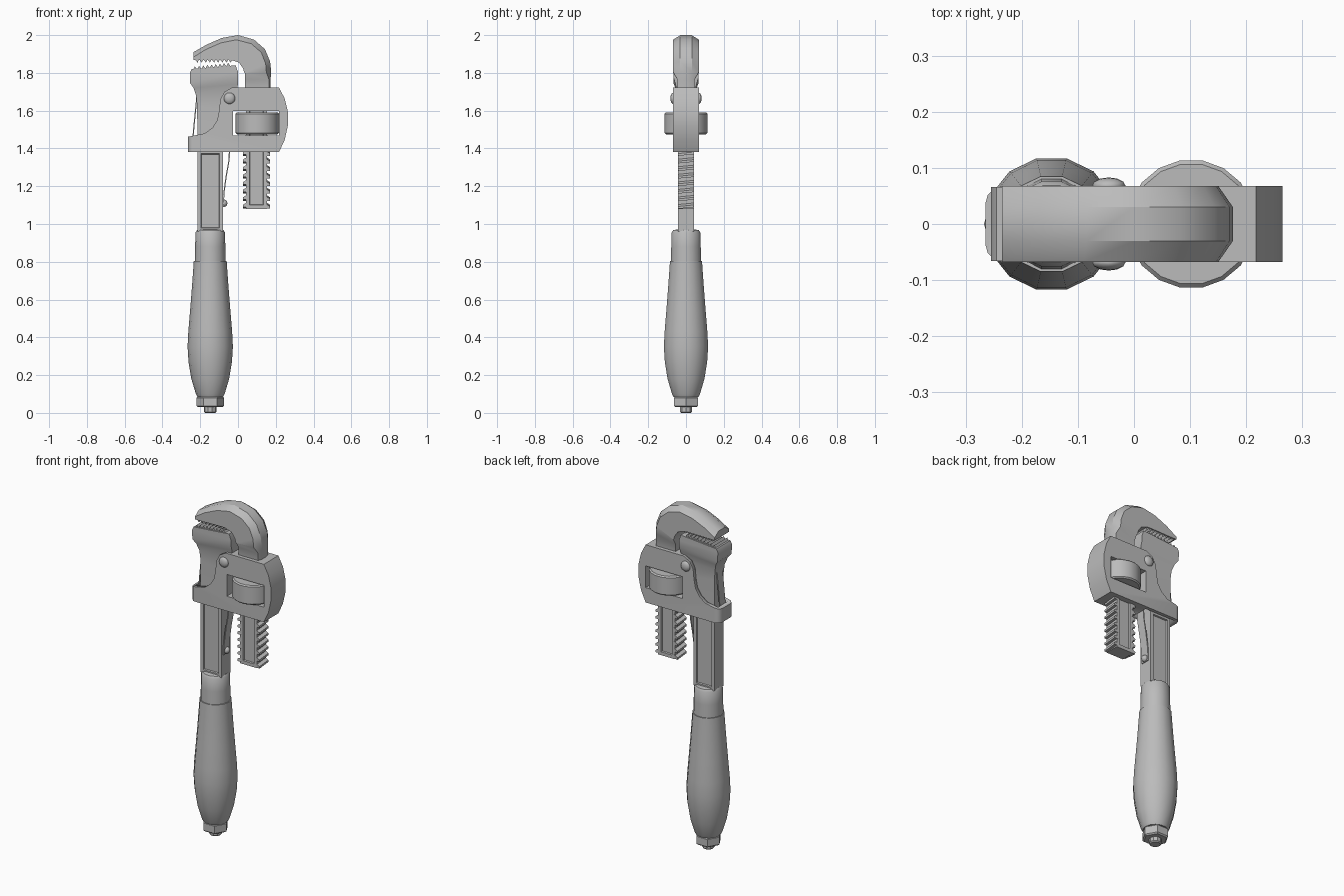
import bpy, bmesh, math
from mathutils import Matrix, Vector

if "Cube" in bpy.data.objects:
    bpy.data.objects.remove(bpy.data.objects["Cube"])

steel = bpy.data.materials.new("grey_steel")
steel.use_nodes = True
steel.diffuse_color = (0.5, 0.5, 0.5, 1)
steel.node_tree.nodes["Principled BSDF"].inputs["Base Color"].default_value = (0.5, 0.5, 0.5, 1)

GRIP_X = -0.147    # axis of handle and shank
SCREW_X = 0.102    # axis of hook shank and adjusting ring
W = 0.068          # half thickness of the head


def finish(bm, name, angle=32):
    bmesh.ops.recalc_face_normals(bm, faces=bm.faces)
    mesh = bpy.data.meshes.new(name)
    bm.to_mesh(mesh)
    bm.free()
    mesh.materials.append(steel)
    obj = bpy.data.objects.new(name, mesh)
    bpy.context.collection.objects.link(obj)
    bpy.ops.object.select_all(action='DESELECT')
    obj.select_set(True)
    bpy.context.view_layer.objects.active = obj
    bpy.ops.object.shade_smooth_by_angle(angle=math.radians(angle))
    return obj


def loft_into(bm, rings):
    """Skin closed rings of points and cap both ends."""
    rows = [[bm.verts.new(p) for p in ring] for ring in rings]
    n = len(rows[0])
    for a, b in zip(rows, rows[1:]):
        for i in range(n):
            j = (i + 1) % n
            bm.faces.new((a[i], a[j], b[j], b[i]))
    bm.faces.new(rows[0][::-1])
    bm.faces.new(rows[-1])


def loft(name, rings, angle=32):
    bm = bmesh.new()
    loft_into(bm, rings)
    return finish(bm, name, angle)


def prism_into(bm, outline, half):
    loft_into(bm, [[(x, y, z) for x, z in outline] for y in (-half, half)])


def lathe(name, x, profile, sides, angle=32):
    rings = [[(x + r * math.cos(math.tau * i / sides),
               r * math.sin(math.tau * i / sides), z) for i in range(sides)]
             for r, z in profile]
    return loft(name, rings, angle)


def box_into(bm, x0, x1, half, z0, z1):
    prism_into(bm, [(x0, z0), (x1, z0), (x1, z1), (x0, z1)], half)


def panelled_bar(name, x0, x1, half, z0, z1, border):
    """Bar with a recessed panel on front and back."""
    bm = bmesh.new()
    box_into(bm, x0, x1, half, z0, z1)
    bmesh.ops.recalc_face_normals(bm, faces=bm.faces)
    sides = [f for f in bm.faces if abs(f.normal.y) > 0.9]
    rim = bmesh.ops.inset_individual(bm, faces=sides, thickness=border, use_even_offset=True)
    bmesh.ops.inset_individual(bm, faces=sides, thickness=0.004, depth=-0.008)
    return finish(bm, name)


def strip(name, path, half, thick=0.006):
    """Thin leaf spring following a path in the xz plane."""
    outline = path + [(x + thick, z) for x, z in reversed(path)]
    bm = bmesh.new()
    prism_into(bm, outline, half)
    return finish(bm, name)


# Handle, ferrule and end bolt
lathe("handle", GRIP_X, [(0.068, 0.085), (0.076, 0.1), (0.1, 0.18), (0.115, 0.27), (0.12, 0.35),
      (0.116, 0.43), (0.106, 0.55), (0.098, 0.65), (0.09, 0.76), (0.087, 0.805)], 14, 40)
lathe("ferrule", GRIP_X, [(0.082, 0.8), (0.08, 0.88), (0.078, 0.955), (0.07, 0.967), (0.055, 0.97)], 14)
lathe("end_nut", GRIP_X, [(0.064, 0.03), (0.072, 0.037), (0.072, 0.08), (0.064, 0.088)], 6, 20)
lathe("end_bolt", GRIP_X, [(0.028, 0), (0.034, 0.006), (0.034, 0.04)], 10)

# Shank that rises from the handle through the collar
panelled_bar("shank", -0.215, -0.08, 0.042, 0.96, 1.39, 0.018)

# Fixed jaw: narrow neck flaring into a thick head
neck = [(-0.215, 1.38, -0.08, 1.38, 0.042), (-0.216, 1.62, -0.06, 1.60, 0.042),
        (-0.222, 1.68, -0.012, 1.69, 0.045), (-0.235, 1.72, 0, 1.74, 0.056),
        (-0.253, 1.745, 0, 1.775, W - 0.002), (-0.255, 1.80, 0, 1.805, W - 0.002),
        (-0.245, 1.82, -0.012, 1.84, W - 0.002)]
loft("fixed_jaw", [[(xl, -w, zl), (xr, -w, zr), (xr, w, zr), (xl, w, zl)]
                   for xl, zl, xr, zr, w in neck])

# Hook jaw: crowned outer rim and flat inner face
hook = [(-0.235, 1.91, -0.235, 1.868), (-0.165, 1.95, -0.18, 1.868), (-0.085, 1.985, -0.105, 1.87),
        (0, 2.0, -0.04, 1.87), (0.085, 1.976, 0.005, 1.855), (0.143, 1.925, 0.026, 1.825),
        (0.17, 1.86, 0.034, 1.80), (0.176, 1.805, 0.036, 1.80), (0.172, 1.765, 0.036, 1.765),
        (0.172, 1.70, 0.036, 1.70)]
rings = []
for k, (ox, oz, ix, iz) in enumerate(hook):
    o, i = Vector((ox, 0, oz)), Vector((ix, 0, iz))
    half = W if k < 8 else 0.046
    edge = o + (i - o).normalized() * (0.026 if k < 8 else 0.008)
    rings.append([p + Vector((0, y, 0)) for p, y in
                  ((i, -half), (edge, -half), (o, -half * 0.45),
                   (o, half * 0.45), (edge, half), (i, half))])
loft("hook_jaw", rings)

# Gripping teeth on both jaws
bm = bmesh.new()
for k in range(9):
    x = -0.228 + k * 0.022
    prism_into(bm, [(x, 1.872), (x + 0.022, 1.872), (x + 0.014, 1.854)], W - 0.006)
    z = 1.815 + k * 0.0024
    prism_into(bm, [(x - 0.01, z), (x + 0.012, z + 0.002), (x, z + 0.02)], W - 0.008)
finish(bm, "jaw_teeth", 10)

# Hook shank with screw teeth on its two narrow sides
panelled_bar("hook_shank", 0.042, 0.154, 0.042, 1.08, 1.72, 0.02)
bm = bmesh.new()
for side in (-1, 1):
    for k in range(15):
        z = 1.085 + k * 0.04
        root, tip = SCREW_X - 0.004 + side * 0.05, SCREW_X - 0.004 + side * 0.072
        first = len(bm.verts)
        prism_into(bm, [(root, z), (tip, z), (tip, z + 0.012), (root, z + 0.026)], 0.042)
        bm.verts.ensure_lookup_table()
        bmesh.ops.rotate(bm, verts=bm.verts[first:], cent=(root, 0, z + 0.012),
                         matrix=Matrix.Rotation(side * 0.1, 3, 'X'))
finish(bm, "screw_teeth", 10)

# Housing plate: collar on the right, rounded back on the left
outline = [(-0.265, 1.38), (0.217, 1.38), (0.247, 1.445), (0.265, 1.525), (0.265, 1.59),
           (0.247, 1.665), (0.217, 1.722), (-0.032, 1.722), (-0.072, 1.70), (-0.094, 1.66),
           (-0.1, 1.60), (-0.11, 1.55), (-0.135, 1.51), (-0.175, 1.48), (-0.265, 1.462)]
bm = bmesh.new()
prism_into(bm, outline, W)
corners = [e for e in bm.edges if all(v.co.x < -0.26 for v in e.verts)
           and abs(e.verts[0].co.y - e.verts[1].co.y) < 0.001]
bmesh.ops.bevel(bm, geom=corners, offset=0.032, segments=3, profile=0.5, affect='EDGES')
housing = finish(bm, "housing")


def cut(target, name, x0, x1, half, z0, z1):
    bm = bmesh.new()
    box_into(bm, x0, x1, half, z0, z1)
    cutter = finish(bm, name)
    cutter.hide_render = True
    mod = target.modifiers.new(name, 'BOOLEAN')
    mod.operation, mod.solver, mod.object = 'DIFFERENCE', 'EXACT', cutter
    bpy.ops.object.select_all(action='DESELECT')
    target.select_set(True)
    bpy.context.view_layer.objects.active = target
    bpy.ops.object.modifier_apply(modifier=name)
    bpy.data.objects.remove(cutter)


cut(housing, "window_cutter", -0.026, 0.217, 0.3, 1.468, 1.597)
cut(housing, "shank_slot_cutter", -0.243, -0.04, 0.048, 1.3, 1.8)

# Adjusting ring in the window
lathe("adjusting_ring", SCREW_X, [(0.108, 1.475), (0.115, 1.482), (0.115, 1.583), (0.108, 1.59)], 18)

# Domed pivot rivets on both faces
for side, label in ((-1, "front"), (1, "back")):
    bm = bmesh.new()
    bmesh.ops.create_uvsphere(bm, u_segments=12, v_segments=8, radius=0.03)
    bmesh.ops.scale(bm, verts=bm.verts, vec=(1, 0.5, 1))
    bmesh.ops.translate(bm, verts=bm.verts, vec=(-0.045, side * W, 1.665))
    finish(bm, label + "_pivot_rivet", 60)

# Leaf springs and the small spring screw
strip("inner_spring", [(-0.081, 1.09), (-0.078, 1.16), (-0.066, 1.25), (-0.05, 1.34), (-0.045, 1.5)], 0.026)
strip("outer_spring", [(-0.243, 1.44), (-0.236, 1.52), (-0.226, 1.62), (-0.22, 1.68)], 0.026)
bm = bmesh.new()
bmesh.ops.create_uvsphere(bm, u_segments=10, v_segments=6, radius=0.02)
bmesh.ops.translate(bm, verts=bm.verts, vec=(-0.075, 0, 1.11))
finish(bm, "spring_screw", 60)
